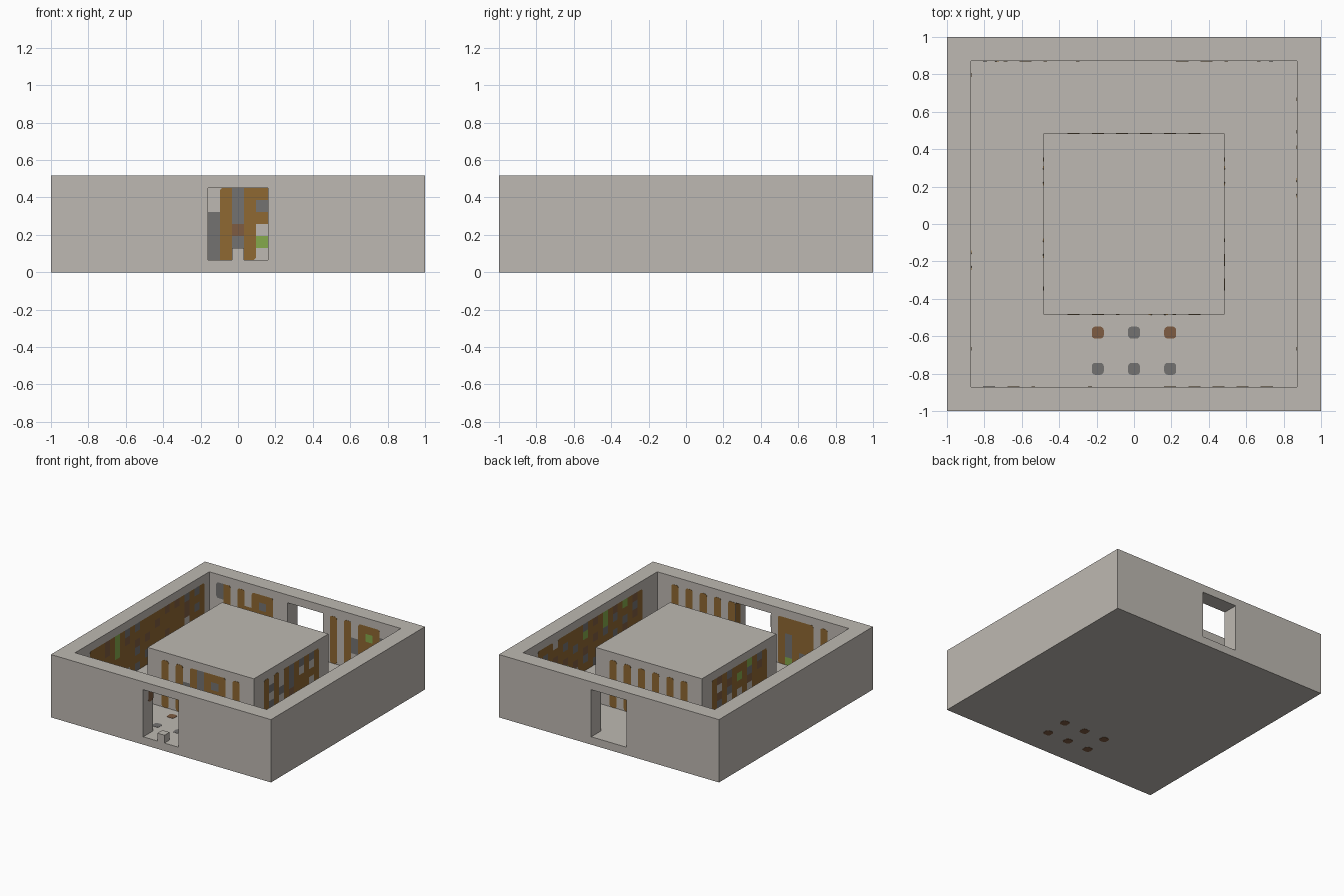
import bpy, bmesh, math, random
from mathutils import Vector

if "Cube" in bpy.data.objects:
    bpy.data.objects.remove(bpy.data.objects["Cube"])

random.seed(4)
U = 2 / 31            # grid unit
LIFT = 0.002          # plate thickness
X, Y, Z = Vector((1, 0, 0)), Vector((0, 1, 0)), Vector((0, 0, 1))


def material(name, r, g, b):
    m = bpy.data.materials.new(name)
    m.use_nodes = True
    m.diffuse_color = (r, g, b, 1)
    m.node_tree.nodes["Principled BSDF"].inputs["Base Color"].default_value = (r, g, b, 1)
    return m


stone = material("pale stone", 0.515, 0.485, 0.445)
PAINT = {
    "o": material("ochre", 0.275, 0.138, 0.032),
    "g": material("grey", 0.174, 0.171, 0.165),
    "b": material("brown", 0.209, 0.107, 0.054),
    "e": material("leaf green", 0.235, 0.402, 0.07),
}
KEYS = list(PAINT)


def add_object(name, bm, mats):
    me = bpy.data.meshes.new(name)
    bm.to_mesh(me)
    bm.free()
    for m in mats:
        me.materials.append(m)
    ob = bpy.data.objects.new(name, me)
    bpy.context.collection.objects.link(ob)
    return ob


def box(name, lo, hi):
    """Box between two corners given in grid units."""
    bm = bmesh.new()
    bmesh.ops.create_cube(bm, size=1)
    for v in bm.verts:
        v.co = Vector([(a + b) / 2 + c * (b - a) for a, b, c in zip(lo, hi, v.co)]) * U
    return add_object(name, bm, [stone])


def cut(target, cutter):
    cutter.hide_render = True
    mod = target.modifiers.new("cut", "BOOLEAN")
    mod.operation, mod.solver, mod.object = "DIFFERENCE", "EXACT", cutter
    bpy.context.view_layer.objects.active = target
    bpy.ops.object.modifier_apply(modifier=mod.name)
    bpy.data.objects.remove(cutter)


def paint(name, origin, u, n, cells, v=Z):
    """Thin coloured plates on a grid; exposed corners are rounded."""
    bm = bmesh.new()
    rad = 0.3
    for (c, r), key in cells.items():
        pts = []
        for k, (sx, sy) in enumerate([(1, 1), (-1, 1), (-1, -1), (1, -1)]):
            mid = Vector((c + 0.5, r + 0.5))
            if (c + sx, r) in cells or (c, r + sy) in cells:
                pts.append(mid + Vector((sx, sy)) / 2)
                continue
            for i in range(4):
                a = (k + i / 3) * math.pi / 2
                pts.append(mid + Vector((sx, sy)) * (0.5 - rad)
                           + Vector((math.cos(a), math.sin(a))) * rad)
        base = [(origin + u * p.x + v * p.y) * U for p in pts]
        top = [bm.verts.new(p + n * LIFT) for p in base]
        low = [bm.verts.new(p) for p in base]
        faces = [bm.faces.new(top)]
        for i in range(len(top)):
            if (base[i] - base[i - 1]).length < U * 0.5:
                faces.append(bm.faces.new([top[i - 1], low[i - 1], low[i], top[i]]))
        for f in faces:
            f.material_index = KEYS.index(key)
    return add_object(name, bm, PAINT.values())


def mural(name, n, dist, width, bars, mix, fixed):
    """Upright bars with coloured cells in the columns between them."""
    cells = {}
    for c in range(bars[0], bars[-1] + 1):
        if c not in bars and c - 1 in bars and c + 1 in bars:
            fixed.setdefault(c, "".join(random.choice(mix) for _ in range(6)))
    for c in bars:
        fixed[c] = "oooooo"
    for c, column in fixed.items():
        for i, key in enumerate(column):
            if key in PAINT:
                cells[c, 6 - i] = key
    u = Z.cross(n)
    paint(name, n * dist - u * (width / 2), u, n, cells)


# Walled enclosure with a doorway front and back
enclosure = box("enclosure", (-15.5, -15.5, 0), (15.5, 15.5, 8))
cut(enclosure, box("court_cutter", (-13.5, -13.5, 1), (13.5, 13.5, 9)))
cut(enclosure, box("doorway_cutter", (-2.5, -17, 1), (2.5, 17, 7)))

# Central block and the small entrance step
box("central_block", (-7.5, -7.5, 1), (7.5, 7.5, 8))
box("entrance_step", (-0.5, -15.5, 1), (0.5, -14.5, 2))

# Murals on the central block
block_bars = list(range(2, 13, 2))
mural("block_front_mural", -Y, 7.5, 15, block_bars, "ogb.",
      {3: "......", 5: "..gggg", 7: "gggbgg", 9: "ogo.e.", 11: "...ogb"})
mural("block_back_mural", Y, 7.5, 15, block_bars, ".", {})
mural("block_left_mural", X, 7.5, 15, block_bars, "obbgg...", {})
mural("block_right_mural", -X, 7.5, 15, block_bars, "obbgge..", {})

# Murals on the inner sides of the walls
left_half, right_half = [2, 4, 6, 8], [17, 19, 21, 23]
mural("back_wall_mural", -Y, -13.5, 27, left_half + right_half, "oogb.",
      {1: "gg....", 3: "...goo", 5: "..oogb", 7: "ogoobo", 18: "......",
       20: "..gg..", 22: "oeoobo", 24: ".gg..."})
mural("front_wall_mural", Y, -13.5, 27, left_half + [10] + right_half, ".",
      {18: "ooggge", 20: "oooogo", 22: "......", 25: "..gg.."})
side_mix = "ooooobbbggg."
mural("right_wall_mural", X, -13.5, 27, list(range(3, 26, 2)), side_mix, {8: "eeeobo"})
mural("left_wall_mural", -X, -13.5, 27, list(range(3, 24, 2)), side_mix,
      {8: "ogobeo", 12: "geobgo", 16: "eegobo", 20: "eogbbo"})

# Painted strips on the front doorway sides
paint("doorway_strip_left", Vector((2.5, -14.5, 0)), Y, -X, {(0, r): "o" for r in range(1, 7)})
paint("doorway_strip_right", Vector((-2.5, -14.5, 0)), Y, X, {(0, r): "b" for r in (5, 6)})

# Floor tiles inside the entrance, showing through underneath
tiles = {(c, r): "b" if r == -9 and c else "g" for c in (-3, 0, 3) for r in (-12, -9)}
half = Vector((-0.5, -0.5, 0))
paint("floor_tiles", half + Z, X, Z, tiles, Y)
under = {(-c, r): "b" for c, r in tiles}
paint("underside_tiles", Vector((0.5, -0.5, 0)), -X, -Z, under, Y)
